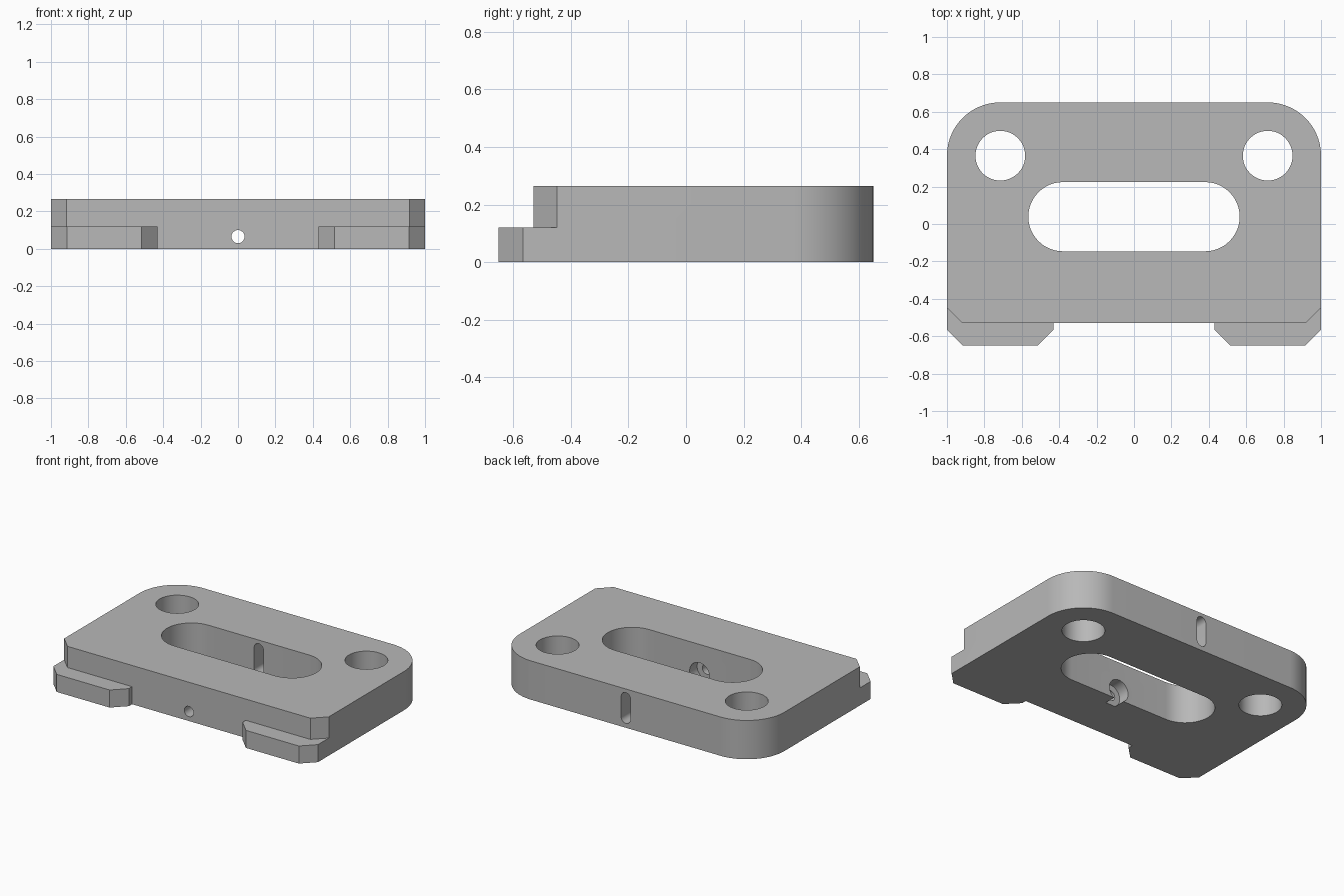
import bpy, bmesh, math
from mathutils import Matrix

if "Cube" in bpy.data.objects:
    bpy.data.objects.remove(bpy.data.objects["Cube"], do_unlink=True)

HEIGHT = 0.265
LEDGE = 0.12

grey = bpy.data.materials.new("plain grey")
grey.use_nodes = True
grey.diffuse_color = (0.48, 0.48, 0.48, 1)
grey.node_tree.nodes["Principled BSDF"].inputs["Base Color"].default_value = (0.48, 0.48, 0.48, 1)


def arc(cx, cy, r, start, end, n=24):
    angles = [math.radians(start + (end - start) * i / n) for i in range(n + 1)]
    return [(cx + r * math.cos(a), cy + r * math.sin(a)) for a in angles]


def circle(cx, cy, r):
    return arc(cx, cy, r, 0, 360, 48)[:-1]


def mirrored(half):
    """Close a right-hand half outline by mirroring it across x = 0."""
    return half + [(-x, y) for x, y in reversed(half)]


def prism(name, outline, low, high, upright=False):
    """Extrude an outline along z, or along y when upright (outline is then x, z)."""
    bm = bmesh.new()
    face = bm.faces.new([bm.verts.new((x, y, low)) for x, y in outline])
    side = bmesh.ops.extrude_face_region(bm, geom=[face])["geom"]
    verts = [g for g in side if isinstance(g, bmesh.types.BMVert)]
    bmesh.ops.translate(bm, verts=verts, vec=(0, 0, high - low))
    if upright:
        swap = Matrix(((1, 0, 0, 0), (0, 0, 1, 0), (0, 1, 0, 0), (0, 0, 0, 1)))
        bmesh.ops.transform(bm, matrix=swap, verts=bm.verts)
    bmesh.ops.recalc_face_normals(bm, faces=bm.faces)
    mesh = bpy.data.meshes.new(name)
    bm.to_mesh(mesh)
    bm.free()
    mesh.materials.append(grey)
    obj = bpy.data.objects.new(name, mesh)
    bpy.context.collection.objects.link(obj)
    return obj


# Plate with rounded rear corners and two chamfered front feet
half = [(0.43, -0.53), (0.43, -0.565), (0.515, -0.65), (0.915, -0.65), (1, -0.565)]
half += arc(0.715, 0.365, 0.285, 0, 90)
plate = prism("plate", mirrored(half), 0, HEIGHT)

cutters = [
    # Step above the feet, with chamfered upper corners
    prism("step_cutter", mirrored([(0.918, -0.53), (1.1, -0.348), (1.1, -0.8)]), LEDGE, 0.5),
    # Long central opening
    prism("opening_cutter", arc(0.38, 0.039, 0.185, -90, 90) + arc(-0.38, 0.039, 0.185, 90, 270), -0.2, 0.5),
    # Narrow upright slot through the rear wall
    prism("rear_slot_cutter", arc(0, 0.205, 0.035, 0, 180) + arc(0, 0.065, 0.035, 180, 360),
          0.1, 0.9, True),
    # Front hole and its counterbore on the inside
    prism("front_hole_cutter", circle(0, 0.065, 0.035), -0.9, 0, True),
    prism("counterbore_cutter", circle(0, 0.065, 0.075), -0.227, 0, True),
]
# Rear mounting holes
for side in (-1, 1):
    cutters.append(prism("mounting_hole_cutter", circle(side * 0.715, 0.365, 0.133), -0.2, 0.5))

for cutter in cutters:
    mod = plate.modifiers.new(cutter.name, "BOOLEAN")
    mod.operation = "DIFFERENCE"
    mod.solver = "EXACT"
    mod.object = cutter

# Bake the cuts and drop the cutters
bpy.context.view_layer.update()
final = bpy.data.meshes.new_from_object(plate.evaluated_get(bpy.context.evaluated_depsgraph_get()))
plate.modifiers.clear()
plate.data = final
for cutter in cutters:
    bpy.data.objects.remove(cutter, do_unlink=True)

bpy.ops.object.select_all(action="DESELECT")
plate.select_set(True)
bpy.context.view_layer.objects.active = plate
bpy.ops.object.shade_smooth_by_angle(angle=math.radians(30))
